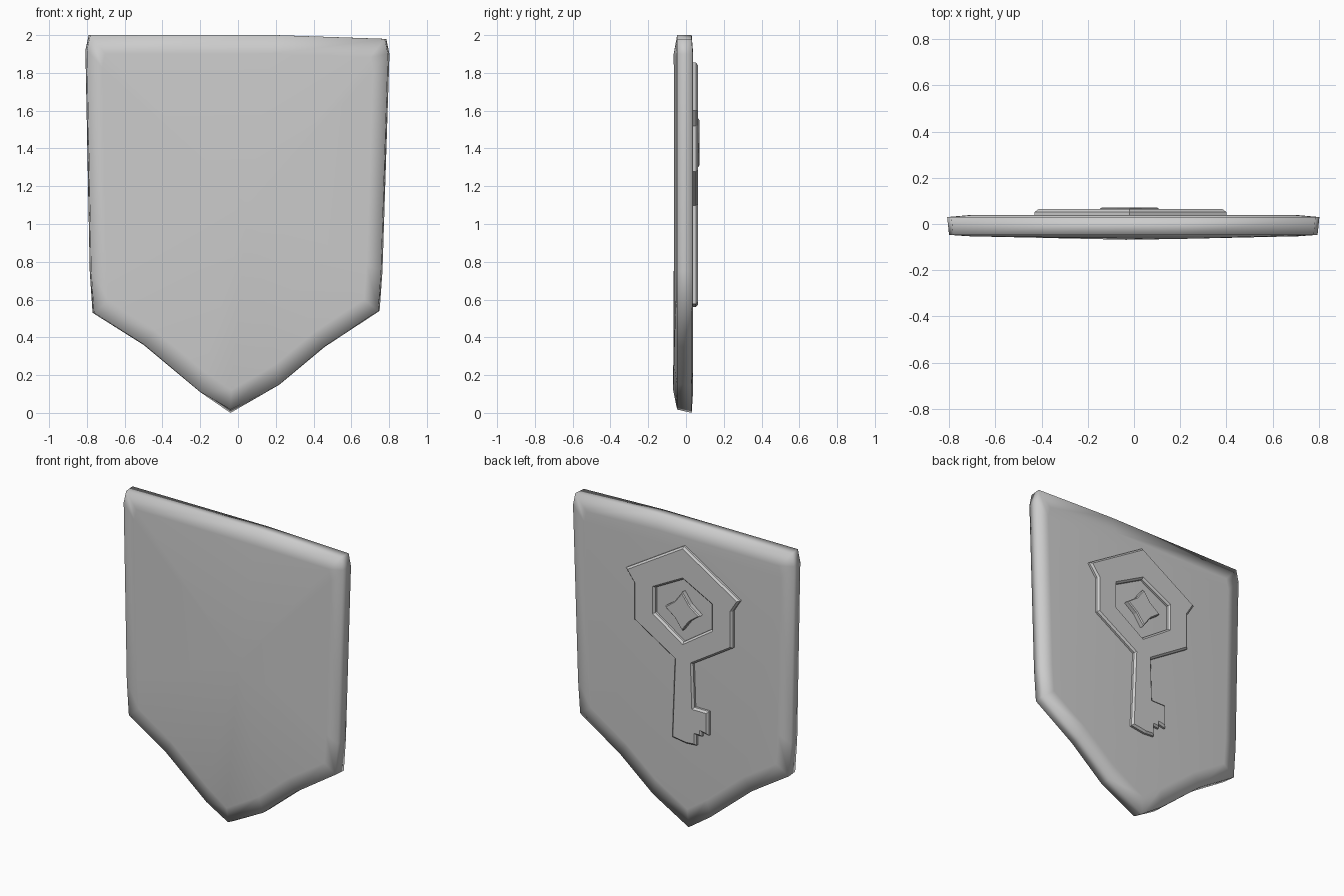
import bpy, bmesh, math

cube = bpy.data.objects.get("Cube")
if cube:
    bpy.data.objects.remove(cube, do_unlink=True)

grey = bpy.data.materials.new("plain grey")
grey.use_nodes = True
COLOUR = (0.6, 0.6, 0.6, 1)
grey.diffuse_color = COLOUR
grey.node_tree.nodes["Principled BSDF"].inputs["Base Color"].default_value = COLOUR

# Plate outline in x, z
OUTLINE = [(-.79, 2), (-.808, 1.92), (-.785, .75), (-.77, .53), (-.5, .36),
           (-.2, .11), (-.04, 0), (.22, .15), (.46, .35), (.75, .54),
           (.765, .75), (.802, 1.9), (.785, 1.98), (.2, 2)]


def inset(x, z, k=.89):
    return x * k, 1.1 + (z - 1.1) * k


def make_plate():
    bm = bmesh.new()
    rings = [[], [], [], []]
    for x, z in OUTLINE:
        ix, iz = inset(x, z)
        bulge = .018 * (1 - abs(ix) / .8)
        rings[0].append(bm.verts.new((ix, .038, iz)))
        rings[1].append(bm.verts.new((x, .03, z)))
        rings[2].append(bm.verts.new((x * .99, -.047, max(z, .018))))
        rings[3].append(bm.verts.new((ix, -.051 - bulge, iz)))
    n = len(OUTLINE)
    for a, b in zip(rings, rings[1:]):
        for i in range(n):
            j = (i + 1) % n
            bm.faces.new((a[i], a[j], b[j], b[i]))
    bm.faces.new(rings[0])
    front = bm.faces.new(rings[3])
    # Slightly domed front
    centre = bmesh.ops.poke(bm, faces=[front])["verts"][0]
    centre.co = (.05, -.063, 1.1)
    bmesh.ops.recalc_face_normals(bm, faces=bm.faces)
    for f in bm.faces:
        f.smooth = True
    mesh = bpy.data.meshes.new("shield_plate")
    bm.to_mesh(mesh)
    bm.free()
    mesh.materials.append(grey)
    plate = bpy.data.objects.new("shield_plate", mesh)
    bpy.context.collection.objects.link(plate)


def relief(name, loops, top, chamfer):
    """Chamfered raised shape on the back; later loops become openings."""
    curve = bpy.data.curves.new(name, "CURVE")
    curve.dimensions = "2D"
    curve.fill_mode = "BOTH"
    base = .015
    curve.extrude = (top - base) / 2 - chamfer
    curve.bevel_depth = chamfer
    curve.bevel_resolution = 0
    curve.offset = -chamfer * .7
    for loop in loops:
        s = curve.splines.new("POLY")
        s.points.add(len(loop) - 1)
        for p, (x, z) in zip(s.points, loop):
            p.co = (x, z, 0, 1)
        s.use_cyclic_u = True
    curve.materials.append(grey)
    obj = bpy.data.objects.new(name, curve)
    obj.location.y = (top + base) / 2
    obj.rotation_euler.x = math.pi / 2
    bpy.context.collection.objects.link(obj)
    bpy.ops.object.select_all(action="DESELECT")
    obj.select_set(True)
    bpy.context.view_layer.objects.active = obj
    bpy.ops.object.convert(target="MESH")
    bpy.ops.object.shade_flat()


make_plate()

# House-shaped key: roof, body, stem and bit, with a six-sided opening
CX = -.02
key = [(CX, 1.85), (.395, 1.6), (.335, 1.52), (.335, 1.28), (.04, 1.1),
       (.06, .58), (-.04, .565), (-.11, .57), (-.11, .64), (-.15, .64),
       (-.15, .67), (-.2, .66), (-.2, .81), (-.095, .81), (-.085, 1.1),
       (-.375, 1.28), (-.375, 1.52), (-.425, 1.6)]
opening = [(CX, 1.64), (CX + .21, 1.53), (CX + .21, 1.36),
           (CX, 1.22), (CX - .21, 1.36), (CX - .21, 1.53)]
relief("key_emblem", [key, opening], .064, .012)

# Four-pointed star inside the opening
star = []
for i in range(8):
    r = .075 if i % 2 else .125
    a = i * math.pi / 4
    star.append((CX + r * math.cos(a), 1.43 + r * math.sin(a)))
relief("star_boss", [star], .072, .006)
